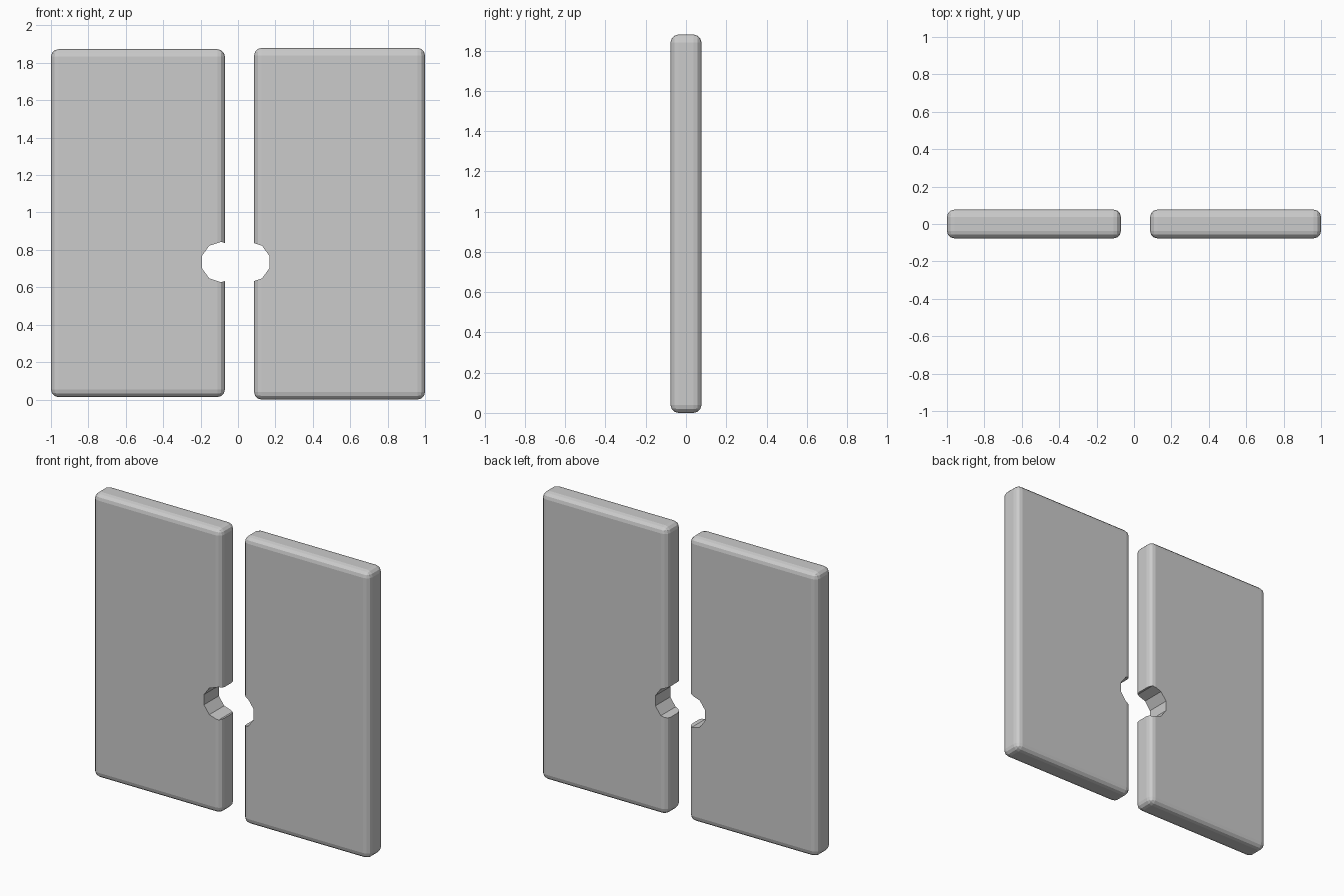
import bpy
import math

if "Cube" in bpy.data.objects:
    bpy.data.objects.remove(bpy.data.objects["Cube"])


def activate(obj):
    bpy.ops.object.select_all(action='DESELECT')
    obj.select_set(True)
    bpy.context.view_layer.objects.active = obj


def door_panel(name, x0, x1, z0, z1, hole_x, hole_z=0.735):
    # Slab with rounded edges
    bpy.ops.mesh.primitive_cube_add(size=1, location=((x0 + x1) / 2, 0, (z0 + z1) / 2))
    panel = bpy.context.object
    panel.name = name
    panel.scale = (x1 - x0, 0.154, z1 - z0)
    bpy.ops.object.transform_apply(location=False, rotation=False, scale=True)
    bevel = panel.modifiers.new("rounded_edges", 'BEVEL')
    bevel.width = 0.04
    bevel.segments = 3

    # Ten-sided handle hole through the inner edge
    bpy.ops.mesh.primitive_cylinder_add(vertices=10, radius=0.108, depth=0.6,
                                        location=(hole_x, 0, hole_z),
                                        rotation=(math.radians(90), 0, 0))
    cutter = bpy.context.object
    cutter.name = name + "_hole_cutter"
    cutter.hide_render = True
    cut = panel.modifiers.new("handle_hole", 'BOOLEAN')
    cut.operation = 'DIFFERENCE'
    cut.solver = 'EXACT'
    cut.object = cutter

    activate(panel)
    for mod in ("rounded_edges", "handle_hole"):
        bpy.ops.object.modifier_apply(modifier=mod)
    bpy.data.objects.remove(cutter, do_unlink=True)
    return panel


# Pair of slightly unequal door leaves with a gap between them
door_panel("left_door", -1.0, -0.07, 0.013, 1.873, -0.09)
door_panel("right_door", 0.086, 1.0, 0.0, 1.88, 0.065)
